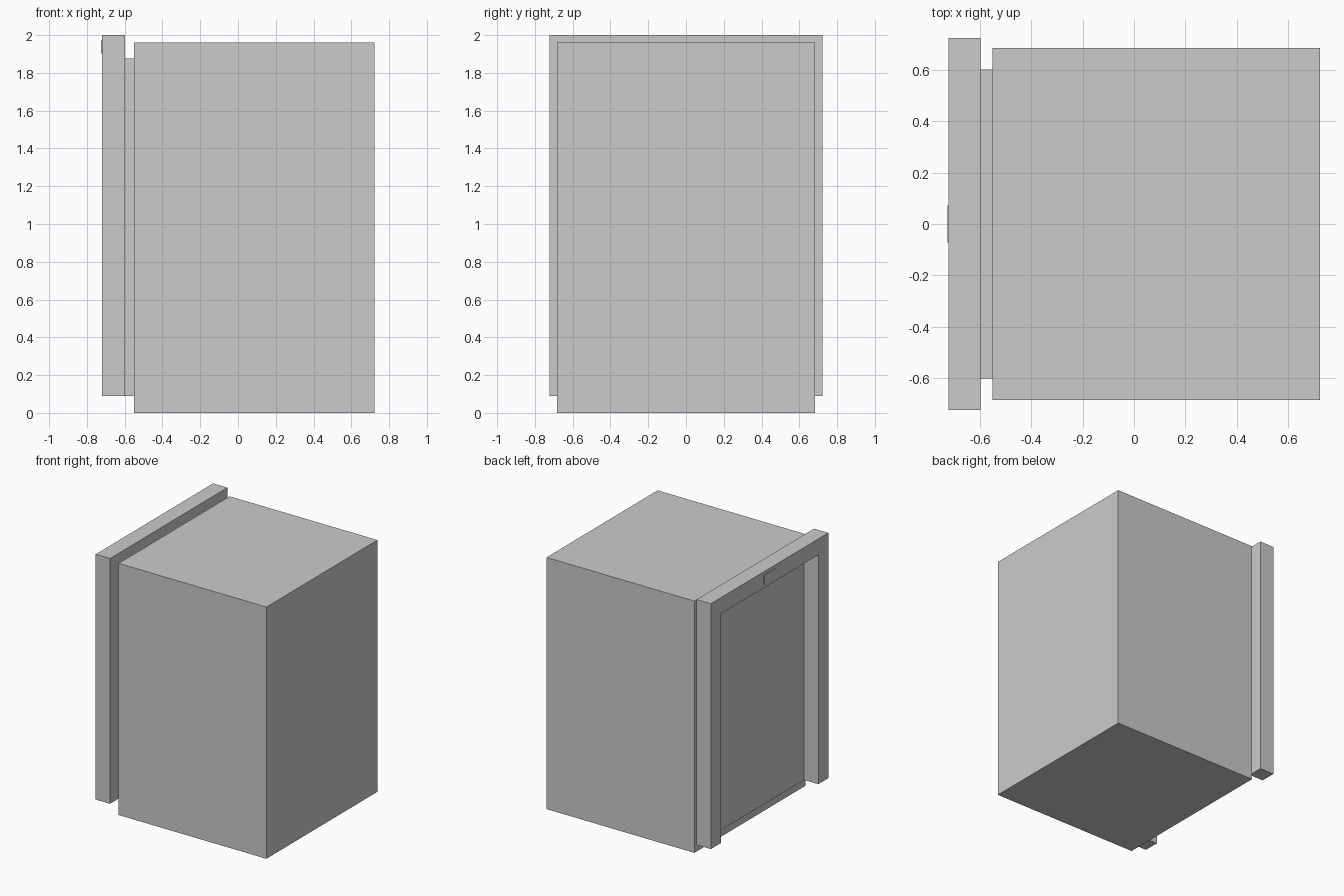
import bpy
import bmesh

if "Cube" in bpy.data.objects:
    bpy.data.objects.remove(bpy.data.objects["Cube"])


def finish(name, bm):
    bmesh.ops.recalc_face_normals(bm, faces=bm.faces)
    mesh = bpy.data.meshes.new(name)
    bm.to_mesh(mesh)
    bm.free()
    obj = bpy.data.objects.new(name, mesh)
    bpy.context.collection.objects.link(obj)
    return obj


def box(name, lo, hi):
    bm = bmesh.new()
    bmesh.ops.create_cube(bm, size=1)
    for v in bm.verts:
        v.co = [(a + b) / 2 + c * (b - a) for a, b, c in zip(lo, hi, v.co)]
    return finish(name, bm)


def extrude_x(name, profile, x0, x1):
    """Extrude a (y, z) outline along x."""
    bm = bmesh.new()
    face = bm.faces.new([bm.verts.new((x0, y, z)) for y, z in profile])
    ext = bmesh.ops.extrude_face_region(bm, geom=[face], use_keep_orig=True)
    moved = [g for g in ext["geom"] if isinstance(g, bmesh.types.BMVert)]
    bmesh.ops.translate(bm, verts=moved, vec=(x1 - x0, 0, 0))
    return finish(name, bm)


# Lift cabin standing on the ground
box("cabin", (-0.55, -0.683, 0), (0.723, 0.683, 1.96))

# Door panel between the cabin and the surround
box("door", (-0.597, -0.60, 0.09), (-0.55, 0.60, 1.875))

# Door surround: two jambs and a lintel, from half an outline mirrored in y
half = [(0.60, 1.875), (0.60, 0.09), (0.722, 0.09), (0.722, 2.0)]
outline = half + [(-y, z) for y, z in reversed(half)]
extrude_x("door_surround", outline, -0.72, -0.597)

# Floor indicator on the lintel
box("floor_indicator", (-0.725, -0.072, 1.903), (-0.718, 0.072, 1.972))
